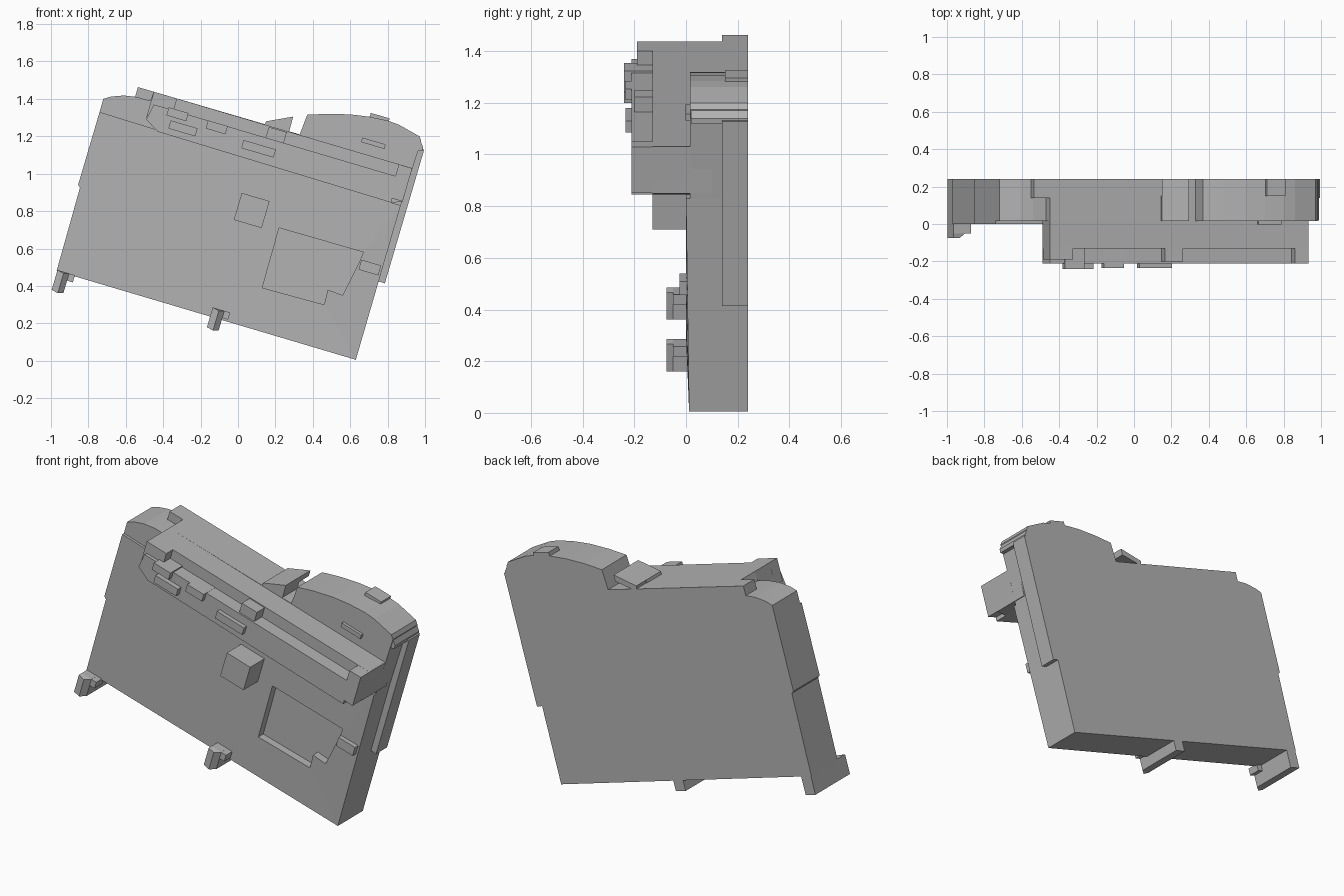
import bpy, bmesh, math
from mathutils import Vector, Matrix

default = bpy.data.objects.get("Cube")
if default:
    bpy.data.objects.remove(default, do_unlink=True)

TILT = math.radians(16.4)
BACK = 0.24
FACE = 0.0

grey = bpy.data.materials.new("plain grey")
grey.use_nodes = True
tone = (0.45, 0.45, 0.45, 1)
grey.diffuse_color = tone
grey.node_tree.nodes["Principled BSDF"].inputs["Base Color"].default_value = tone


def prism(name, outline, front, back):
    """Extrude an outline in the xz plane from front to back."""
    bm = bmesh.new()
    base = bm.faces.new([bm.verts.new((x, front, z)) for x, z in outline])
    extruded = bmesh.ops.extrude_face_region(bm, geom=[base])
    moved = [g for g in extruded["geom"] if isinstance(g, bmesh.types.BMVert)]
    bmesh.ops.translate(bm, verts=moved, vec=(0, back - front, 0))
    bmesh.ops.recalc_face_normals(bm, faces=bm.faces[:])
    mesh = bpy.data.meshes.new(name)
    bm.to_mesh(mesh)
    bm.free()
    mesh.materials.append(grey)
    obj = bpy.data.objects.new(name, mesh)
    bpy.context.collection.objects.link(obj)
    return obj


def tilted_box(name, corner, width, height, front, back):
    """Box following the tilt of the housing; corner is its upper left."""
    turn = Matrix.Rotation(-TILT, 2)
    offsets = [(0, 0), (width, 0), (width, -height), (0, -height)]
    outline = [Vector(corner) + turn @ Vector(o) for o in offsets]
    return prism(name, outline, front, back)


# Main housing plate with a stepped left edge
housing = prism("housing", [
    (0.63, 0.005), (0.87, 0.83), (-0.74, 1.33), (-0.855, 0.94),
    (-0.845, 0.925), (-0.97, 0.48)], FACE, BACK)

# Shallow pocket in the lower part of the front
cutter = prism("pocket_cutter", [
    (0.22, 0.71), (0.67, 0.58), (0.65, 0.53), (0.56, 0.35),
    (0.48, 0.38), (0.46, 0.30), (0.13, 0.39)], -0.1, 0.045)
cutter.hide_render = True
cut = housing.modifiers.new("pocket", "BOOLEAN")
cut.object = cutter
cut.solver = "EXACT"
bpy.context.view_layer.objects.active = housing
bpy.ops.object.modifier_apply(modifier=cut.name)
bpy.data.objects.remove(cutter, do_unlink=True)

# Lower right front corner leans slightly back
for vert in housing.data.vertices:
    if vert.co.z < 0.1 and vert.co.y < 0.1:
        vert.co.y = 0.012

# Upper housing with rounded shoulders on both sides
prism("upper_housing", [
    (0.87, 0.83), (0.965, 1.13), (0.98, 1.175), (0.97, 1.2), (0.86, 1.262),
    (0.8, 1.284), (0.7, 1.305), (0.6, 1.317), (0.48, 1.32), (0.37, 1.315),
    (0.33, 1.21), (-0.45, 1.438), (-0.47, 1.39), (-0.54, 1.41),
    (-0.61, 1.418), (-0.68, 1.412), (-0.72, 1.4), (-0.74, 1.33)],
    0.015, BACK)
tilted_box("rear_top_tab", (-0.535, 1.463), 0.2, 0.12, 0.14, BACK)

# Hood across the front: recessed face, lower band and end caps
prism("hood", [
    (-0.45, 1.438), (0.93, 1.03), (0.88, 0.85), (0.82, 0.845),
    (-0.43, 1.225), (-0.49, 1.3)], -0.13, 0.1)
prism("hood_band", [
    (-0.45, 1.37), (0.85, 0.985), (0.82, 0.845), (-0.43, 1.225), (-0.49, 1.29)],
    -0.21, -0.12)
tilted_box("hood_left_cap", (-0.45, 1.438), 0.13, 0.13, -0.19, -0.12)
tilted_box("hood_right_cap", (0.86, 1.05), 0.075, 0.185, -0.21, 0.02)

# Terminal blocks along the hood
for index, (corner, width, front) in enumerate([
        ((-0.37, 1.355), 0.11, -0.24), ((-0.36, 1.285), 0.15, -0.24),
        ((-0.16, 1.285), 0.11, -0.235), ((0.03, 1.18), 0.18, -0.235)]):
    tilted_box(f"terminal_{index + 1}", corner, width, 0.045, front, -0.12)
tilted_box("hood_divider", (0.165, 1.25), 0.1, 0.07, -0.2, -0.12)

# Square block on the front face
tilted_box("front_block", (0.02, 0.897), 0.155, 0.15, -0.13, 0.02)

# Rail along the right edge
tilted_box("side_rail", (0.94, 1.145), 0.058, 0.745, 0.14, BACK)
prism("side_step", [
    (0.95, 1.12), (0.985, 1.12), (0.99, 1.14), (0.97, 1.19), (0.9, 1.15)],
    0.02, BACK)

# Latch beside the pocket
tilted_box("pocket_latch", (0.66, 0.54), 0.11, 0.055, -0.025, 0.1)

# Feet along the lower edge, with a chamfered front hook
for name, x, z in (("left_foot", -0.965, 0.485), ("middle_foot", -0.135, 0.285)):
    tilted_box(name, (x, z), 0.065, 0.11, -0.05, BACK)
    hook = tilted_box(name + "_hook", (x, z), 0.065, 0.11, -0.075, -0.05)
    for vert in hook.data.vertices:
        if vert.co.y < -0.07 and vert.co.x > x + 0.025:
            vert.co.x -= 0.03
    tilted_box(name + "_shoulder", (x + 0.05, z - 0.015), 0.045, 0.04, -0.05, 0.02)

# Angled clip, nub and marker ridge on the top
prism("top_clip", [
    (0.15, 1.28), (0.295, 1.305), (0.275, 1.23), (0.22, 1.2), (0.14, 1.25)],
    0.015, 0.15)
prism("top_clip_arm", [
    (0.15, 1.28), (0.295, 1.305), (0.285, 1.27), (0.15, 1.25)], 0.14, BACK)
tilted_box("top_nub", (0.71, 1.325), 0.105, 0.05, 0.15, BACK)
tilted_box("marker_ridge", (0.665, 1.193), 0.13, 0.025, -0.002, 0.05)
